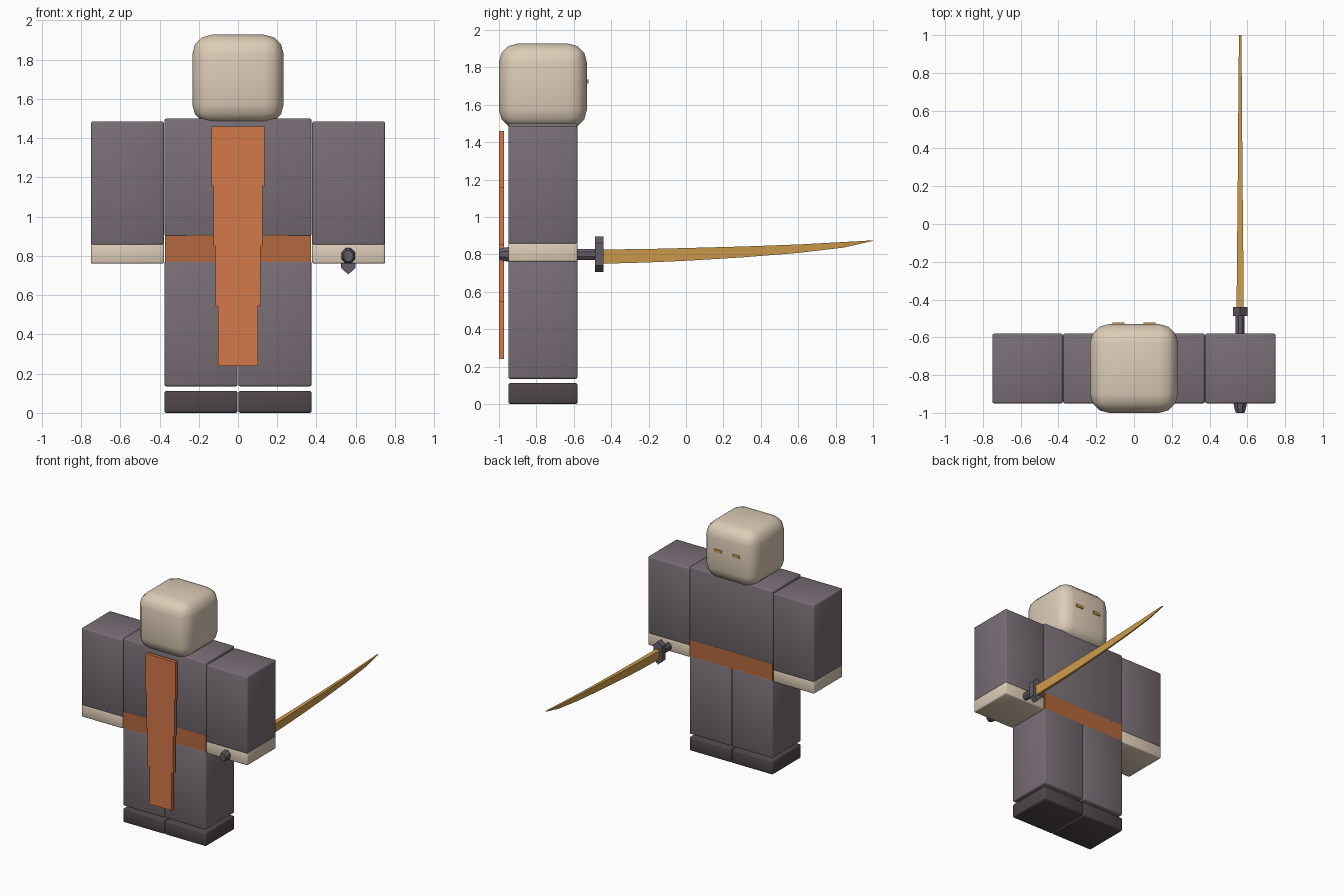
import bpy, bmesh, math
from mathutils import Vector

cube = bpy.data.objects.get("Cube")
if cube:
    bpy.data.objects.remove(cube, do_unlink=True)


def material(name, rgb):
    """Flat material from 0-255 display values."""
    lin = [((c / 255 + 0.055) / 1.055) ** 2.4 for c in rgb] + [1.0]
    m = bpy.data.materials.new(name)
    m.use_nodes = True
    m.diffuse_color = lin
    m.node_tree.nodes["Principled BSDF"].inputs["Base Color"].default_value = lin
    return m


cloth = material("grey cloth", (120, 110, 117))
skin = material("pale skin", (221, 204, 183))
shoe = material("dark shoe", (80, 71, 71))
orange = material("orange sash", (212, 120, 73))
rust = material("rust belt", (180, 105, 62))
gold = material("gold", (208, 158, 78))
iron = material("grip iron", (100, 92, 102))


def finish(name, bm, mat, smooth=False):
    bmesh.ops.recalc_face_normals(bm, faces=bm.faces)
    mesh = bpy.data.meshes.new(name)
    bm.to_mesh(mesh)
    bm.free()
    mesh.materials.append(mat)
    ob = bpy.data.objects.new(name, mesh)
    bpy.context.collection.objects.link(ob)
    if smooth:
        bpy.ops.object.select_all(action='DESELECT')
        ob.select_set(True)
        bpy.context.view_layer.objects.active = ob
        bpy.ops.object.shade_smooth_by_angle(angle=math.radians(50))
    return ob


def box(name, x, y, z, mat, bevel=0.0, segments=1):
    """Box from (min, max) ranges, with optionally rounded edges."""
    bm = bmesh.new()
    bmesh.ops.create_cube(bm, size=1)
    for v in bm.verts:
        v.co = Vector([(a + b) / 2 + c * (b - a) for c, (a, b) in zip(v.co, (x, y, z))])
    if bevel:
        bmesh.ops.bevel(bm, geom=bm.edges[:], offset=bevel, segments=segments,
                        profile=0.5, affect='EDGES')
    return finish(name, bm, mat, smooth=bevel > 0)


def loft(name, rings, mat):
    """Skin a list of equal rings and cap both ends."""
    bm = bmesh.new()
    loops = [[bm.verts.new(p) for p in ring] for ring in rings]
    n = len(loops[0])
    for a, b in zip(loops, loops[1:]):
        for i in range(n):
            bm.faces.new((a[i], a[(i + 1) % n], b[(i + 1) % n], b[i]))
    bm.faces.new(loops[0])
    bm.faces.new(loops[-1])
    return finish(name, bm, mat)


DEPTH = (-0.95, -0.58)
SOFT = 0.01

# Torso and belt
box("torso", (-0.375, 0.375), DEPTH, (0.9, 1.5), cloth, SOFT, 2)
box("belt", (-0.373, 0.373), (-0.948, -0.582), (0.765, 0.905), rust)

# Limbs, mirrored left and right
for side, s in (("left", 1), ("right", -1)):
    outer = sorted((s * 0.377, s * 0.75))
    inner = sorted((s * 0.002, s * 0.375))
    box(side + "_sleeve", outer, DEPTH, (0.855, 1.485), cloth, SOFT, 2)
    box(side + "_hand", outer, DEPTH, (0.76, 0.862), skin, SOFT, 2)
    box(side + "_leg", inner, DEPTH, (0.135, 0.775), cloth, SOFT, 2)
    box(side + "_shoe", inner, DEPTH, (0.0, 0.112), shoe, SOFT, 2)
    eye = s * 0.082
    box(side + "_eye", (eye - 0.032, eye + 0.032), (-0.54, -0.522), (1.714, 1.736), gold)

# Rounded head
box("head", (-0.233, 0.233), (-1.0, -0.53), (1.473, 1.927), skin, 0.1, 3)

# Hanging sash in narrowing panels
for i, half in enumerate((0.136, 0.126, 0.115, 0.101)):
    top = 1.46 - i * 0.305
    box(f"sash_panel_{i + 1}", (-half, half), (-1.0, -0.973), (top - 0.305, top), orange)

# Sword grip, pommel and guard
SX, SZ = 0.562, 0.8


def octagon(y, rx, rz):
    turns = [math.tau * (i + 0.5) / 8 for i in range(8)]
    return [(SX + rx * math.cos(t), y, SZ + rz * math.sin(t)) for t in turns]


loft("sword_grip", [octagon(-0.96, 0.026, 0.032), octagon(-0.48, 0.026, 0.032)], iron)
loft("sword_pommel", [octagon(-1.0, 0.025, 0.03), octagon(-0.975, 0.033, 0.038),
                      octagon(-0.945, 0.039, 0.043)], iron)
guard = [(0, 0.095), (0.038, 0.06), (0.038, -0.06), (0, -0.095), (-0.038, -0.06), (-0.038, 0.06)]
loft("sword_guard", [[(SX + x, y, SZ + z) for x, z in guard] for y in (-0.487, -0.44)], iron)

# Curved blade: y, lower edge, upper edge, half width
blade = [(-0.45, 0.75, 0.826, 0.019), (-0.2, 0.757, 0.829, 0.017),
         (0.0, 0.766, 0.834, 0.015), (0.3, 0.784, 0.842, 0.012),
         (0.6, 0.808, 0.853, 0.010), (0.84, 0.836, 0.866, 0.008),
         (1.0, 0.872, 0.875, 0.006)]
loft("sword_blade", [[(SX - w, y, hi), (SX + w, y, hi), (SX + w * 0.6, y, lo), (SX - w * 0.6, y, lo)]
                     for y, lo, hi, w in blade], gold)
